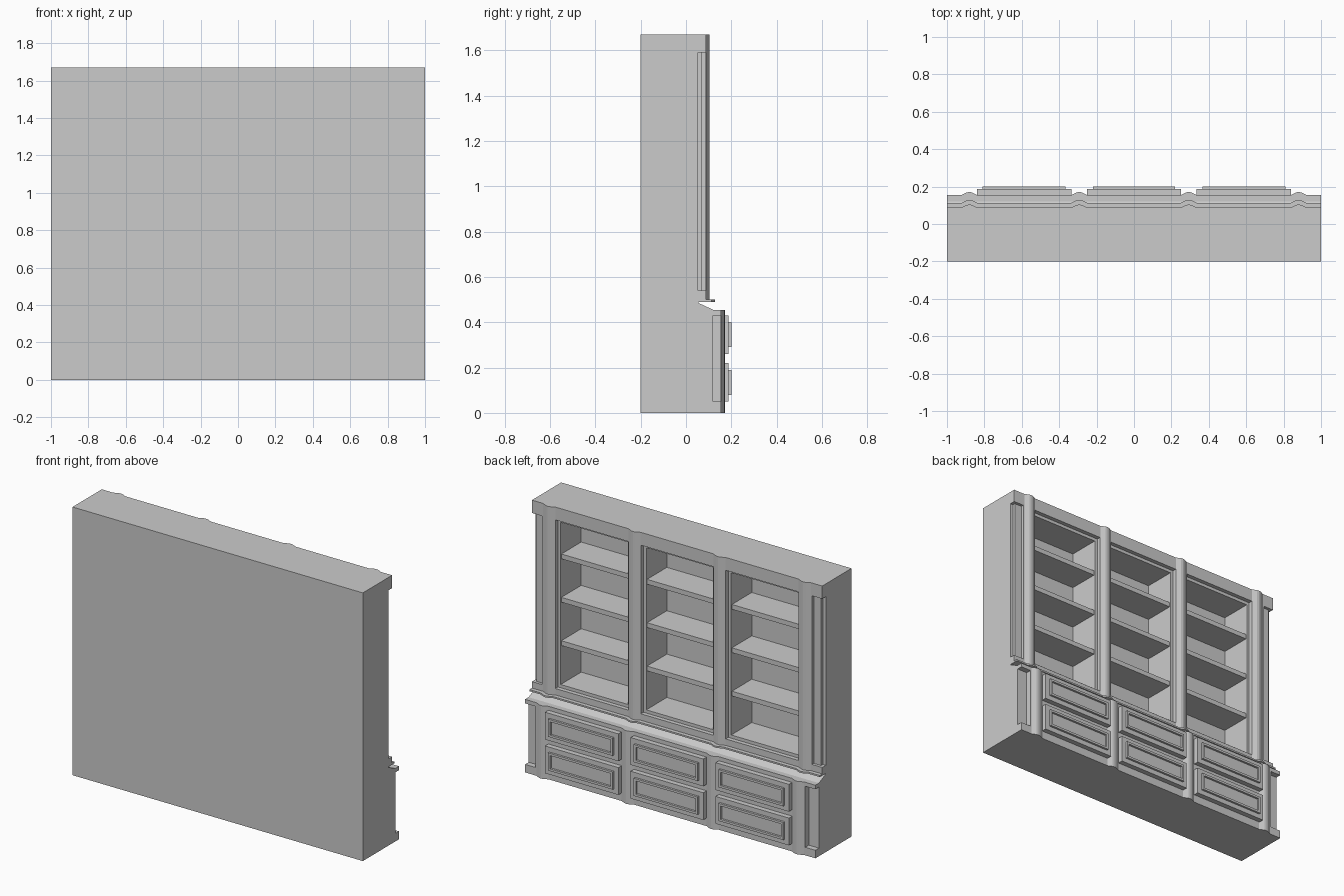
import bpy, bmesh

if "Cube" in bpy.data.objects:
    bpy.data.objects.remove(bpy.data.objects["Cube"])

BACK = -0.2
BUMPS = (-0.88, -0.2925, 0.2925, 0.88)       # centres of the rounded stiles
BAYS = ((-0.84, -0.335), (-0.25, 0.25), (0.335, 0.84))


def make(name, bm):
    bmesh.ops.recalc_face_normals(bm, faces=bm.faces)
    me = bpy.data.meshes.new(name)
    bm.to_mesh(me)
    bm.free()
    ob = bpy.data.objects.new(name, me)
    bpy.context.collection.objects.link(ob)
    return ob


def extrude_profile(name, pts, vec):
    bm = bmesh.new()
    f = bm.faces.new([bm.verts.new(p) for p in pts])
    r = bmesh.ops.extrude_face_region(bm, geom=[f], use_keep_orig=True)
    verts = [v for v in r["geom"] if isinstance(v, bmesh.types.BMVert)]
    bmesh.ops.translate(bm, verts=verts, vec=vec)
    return make(name, bm)


def prism(name, pts, z0, z1):
    return extrude_profile(name, [(x, y, z0) for x, y in pts], (0, 0, z1 - z0))


def box(name, x0, x1, y0, y1, z0, z1):
    return prism(name, [(x0, y0), (x1, y0), (x1, y1), (x0, y1)], z0, z1)


def bump(c, front):
    shape = ((-0.042, 0), (-0.03, 0.006), (-0.014, 0.014), (0, 0.016),
             (0.014, 0.014), (0.03, 0.006), (0.042, 0))
    return [(c + dx, front + dy) for dx, dy in shape]


def bumpy_front(front):
    return [p for c in BUMPS for p in bump(c, front)]


def full_slab(name, front, z0, z1):
    prism(name, [(1, BACK), (-1, BACK), (-1, front)] + bumpy_front(front)
          + [(1, front)], z0, z1)


# base cabinet with open notches at both front corners
full_slab("base_plinth", 0.155, 0, 0.05)
full_slab("base_top_rail", 0.155, 0.43, 0.455)
prism("base_body", [(1, BACK), (-1, BACK), (-1, 0.12), (-0.93, 0.12), (-0.93, 0.155)]
      + bumpy_front(0.155) + [(0.93, 0.155), (0.93, 0.12), (1, 0.12)], 0.05, 0.43)

# sloped counter and projecting ledge
extrude_profile("counter_slope", [(-1, y, z) for y, z in (
    (BACK, 0.455), (0.12, 0.455), (0.055, 0.485), (0.055, 0.49), (BACK, 0.49))], (2, 0, 0))
full_slab("counter_ledge", 0.113, 0.49, 0.5)

# upper case: rail, cornice, back
full_slab("upper_bottom_rail", 0.088, 0.5, 0.54)
full_slab("cornice", 0.088, 1.59, 1.67)
box("upper_back", -0.84, 0.84, BACK, -0.14, 0.54, 1.59)

# inner stiles and stepped end stiles
for s in (-1, 1):
    prism("inner_stile", [(s * 0.25, BACK), (s * 0.25, 0.088)]
          + bump(s * 0.2925, 0.088)[::s] + [(s * 0.335, 0.088), (s * 0.335, BACK)], 0.54, 1.59)
    prism("end_stile", [(s * 0.838, BACK), (s * 0.838, 0.088)] + bump(s * 0.88, 0.088)[::s]
          + [(s * 0.93, 0.088), (s * 0.93, 0.07), (s * 0.98, 0.07),
             (s * 0.98, 0.052), (s, 0.052), (s, BACK)], 0.54, 1.59)

# shelf bays: stepped opening frame, shelves, drawers
for x0, x1 in BAYS:
    t = 0.02
    for a in (x0, x1 - t):
        box("bay_side", a, a + t, -0.14, 0.062, 0.54, 1.59)
    for z in (0.54, 1.57):
        box("bay_end", x0 + t, x1 - t, -0.14, 0.062, z, z + t)
    for i in range(1, 4):
        z = 0.56 + 0.27 * i
        box("shelf", x0 + t, x1 - t, -0.14, 0.055, z - 0.03, z)
    for z0 in (0.05, 0.26):
        z1 = z0 + 0.17
        box("drawer_front", x0, x1, 0.15, 0.187, z0, z1)
        # raised moulding ring around a sunken panel
        i, w = 0.03, 0.014
        for a in (x0 + i, x1 - i - w):
            box("drawer_moulding_side", a, a + w, 0.18, 0.2, z0 + i, z1 - i)
        for b in (z0 + i, z1 - i - w):
            box("drawer_moulding_rail", x0 + i + w, x1 - i - w, 0.18, 0.2, b, b + w)
